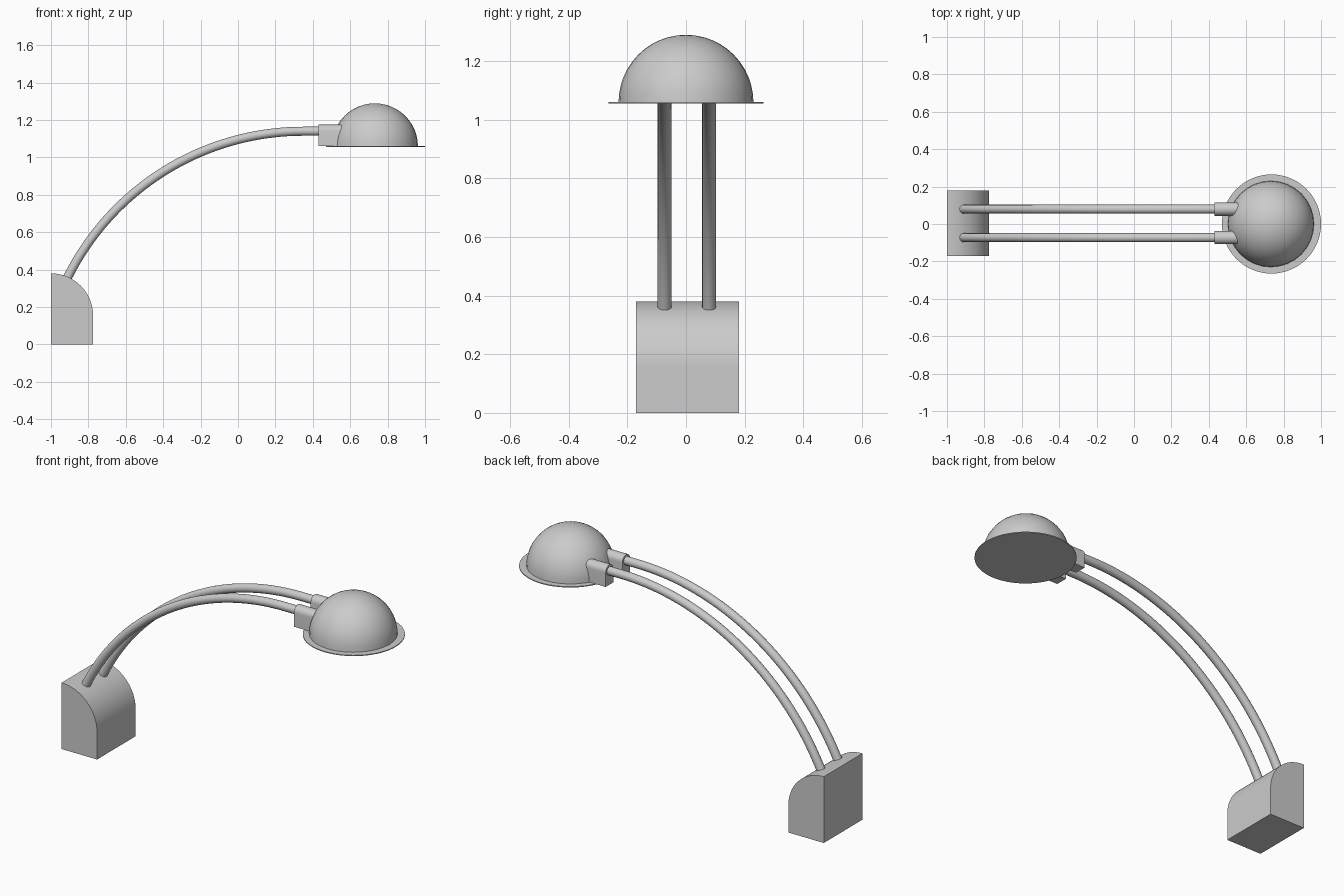
import bpy, bmesh
from math import sin, cos, pi, radians, asin
from mathutils import Vector

cube = bpy.data.objects.get("Cube")
if cube:
    bpy.data.objects.remove(cube, do_unlink=True)

grey = bpy.data.materials.new("light_grey")
grey.use_nodes = True
COLOUR = (0.6, 0.6, 0.6, 1)
grey.diffuse_color = COLOUR
grey.node_tree.nodes["Principled BSDF"].inputs["Base Color"].default_value = COLOUR


def finish(name, bm, angle=40):
    bmesh.ops.recalc_face_normals(bm, faces=bm.faces)
    mesh = bpy.data.meshes.new(name)
    bm.to_mesh(mesh)
    bm.free()
    mesh.materials.append(grey)
    obj = bpy.data.objects.new(name, mesh)
    bpy.context.collection.objects.link(obj)
    bpy.ops.object.select_all(action='DESELECT')
    obj.select_set(True)
    bpy.context.view_layer.objects.active = obj
    bpy.ops.object.shade_smooth_by_angle(angle=radians(angle))
    return obj


def prism(name, points, direction):
    """Extrude a closed planar outline along a direction."""
    bm = bmesh.new()
    face = bm.faces.new([bm.verts.new(p) for p in points])
    new = bmesh.ops.extrude_face_region(bm, geom=[face])["geom"]
    bmesh.ops.translate(bm, vec=direction,
                        verts=[v for v in new if isinstance(v, bmesh.types.BMVert)])
    return finish(name, bm)


def arc(count, start, end):
    return [start + (end - start) * i / count for i in range(count + 1)]


# Base block with a quarter-round top on its inner side
BACK, FRONT, R = 0.18, -0.17, 0.225
outline = [(-1, FRONT, 0), (-1 + R, FRONT, 0)]
outline += [(-1 + R * cos(a), FRONT, 0.155 + R * sin(a)) for a in arc(24, 0, pi / 2)]
prism("base", outline, Vector((0, BACK - FRONT, 0)))

# Twin curved arms, each with a round-topped socket at the shade
ARM_X, ARM_Z, ARM_R, TUBE = 0.35, -0.268, 1.408, 0.024
SOCKET = 0.035


def arm(name, y):
    bm = bmesh.new()
    stations = [(ARM_X + ARM_R * sin(a), ARM_Z + ARM_R * cos(a), a)
                for a in arc(40, -asin(1.28 / ARM_R), 0)]
    stations.append((0.46, ARM_Z + ARM_R, 0))
    rings = []
    for x, z, a in stations:
        rings.append([bm.verts.new((x + TUBE * cos(t) * sin(a), y + TUBE * sin(t),
                                    z + TUBE * cos(t) * cos(a)))
                      for t in arc(16, 0, 2 * pi)[:-1]])
    for r, s in zip(rings, rings[1:]):
        for i in range(16):
            j = (i + 1) % 16
            bm.faces.new((r[i], r[j], s[j], s[i]))
    bm.faces.new(rings[0])
    bm.faces.new(rings[-1])
    finish(name, bm)


def socket(name, y):
    pts = [(0.43, y - SOCKET, 1.06), (0.43, y + SOCKET, 1.06)]
    pts += [(0.43, y + SOCKET * cos(a), 1.14 + SOCKET * sin(a)) for a in arc(16, 0, pi)]
    prism(name, pts, Vector((0.15, 0, 0)))


for side, y in (("front", -0.073), ("back", 0.079)):
    arm(side + "_arm", y)
    socket(side + "_socket", y)

# Hemispherical lamp shade
bm = bmesh.new()
bmesh.ops.create_uvsphere(bm, u_segments=32, v_segments=24, radius=0.23)
bmesh.ops.bisect_plane(bm, geom=bm.verts[:] + bm.edges[:] + bm.faces[:],
                       plane_co=(0, 0, 0), plane_no=(0, 0, 1), clear_inner=True)
bmesh.ops.translate(bm, verts=bm.verts, vec=(0.732, 0, 1.059))
finish("shade", bm)

# Thin rim disc closing the shade underneath
bm = bmesh.new()
bmesh.ops.create_cone(bm, cap_ends=True, segments=64, radius1=0.265, radius2=0.265, depth=0.005)
bmesh.ops.translate(bm, verts=bm.verts, vec=(0.735, 0, 1.0575))
finish("rim_disc", bm)
